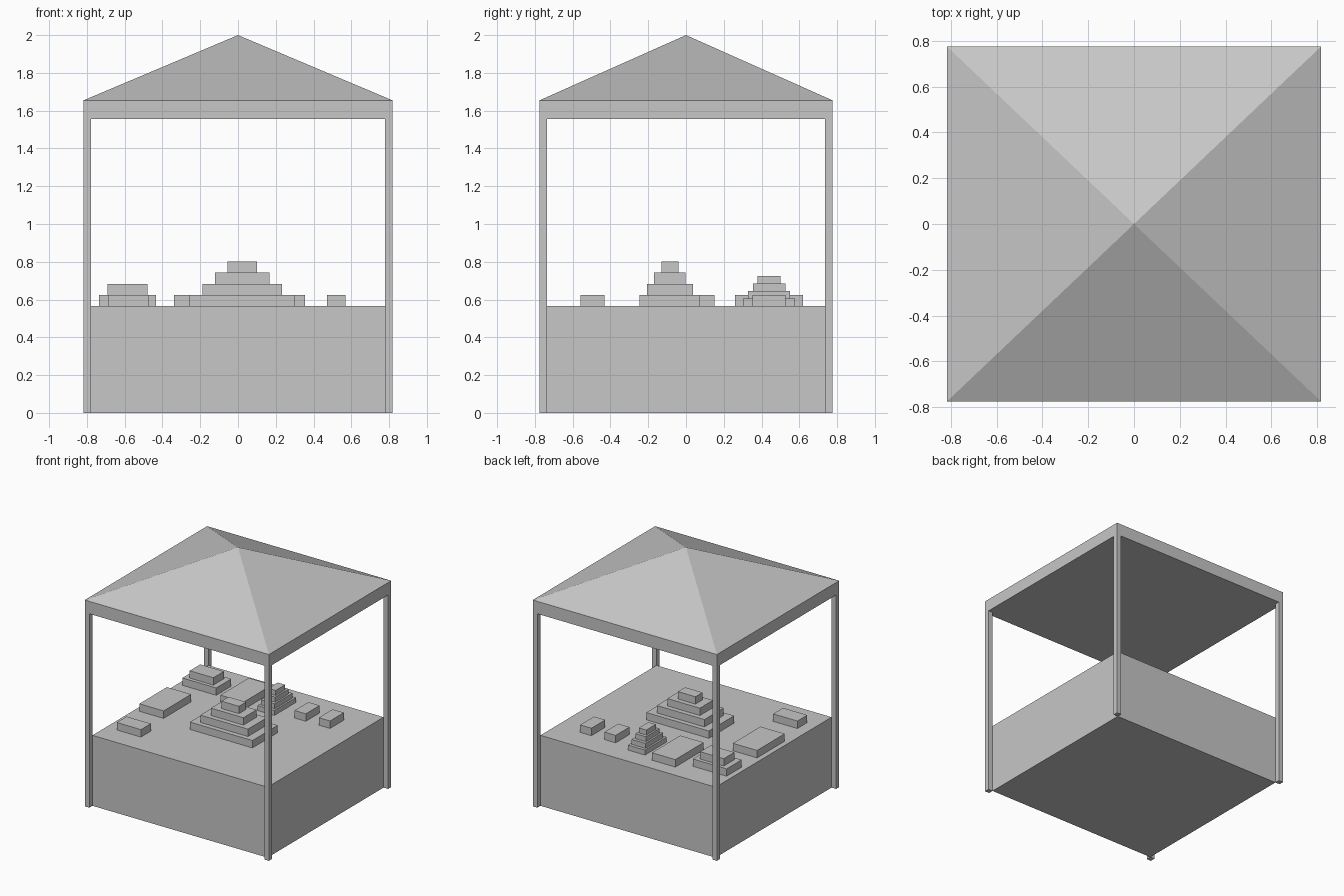
import bpy, bmesh

if "Cube" in bpy.data.objects:
    bpy.data.objects.remove(bpy.data.objects["Cube"])

# One flat grey for the whole stall
grey = bpy.data.materials.new("plain_grey")
grey.diffuse_color = (0.57, 0.57, 0.57, 1)
grey.use_nodes = True
grey.node_tree.nodes["Principled BSDF"].inputs["Base Color"].default_value = grey.diffuse_color

X, Y = 0.817, 0.775          # outer half sizes of the canopy
POST = 0.04                  # post thickness
TABLE, EAVE, RIM, APEX = 0.565, 1.555, 1.655, 2.0


def finish(name, bm):
    bmesh.ops.recalc_face_normals(bm, faces=bm.faces)
    me = bpy.data.meshes.new(name)
    bm.to_mesh(me)
    bm.free()
    me.materials.append(grey)
    ob = bpy.data.objects.new(name, me)
    bpy.context.collection.objects.link(ob)
    return ob


def add_box(bm, cx, cy, sx, sy, z0, z1):
    verts = bmesh.ops.create_cube(bm, size=1)["verts"]
    bmesh.ops.scale(bm, vec=(sx, sy, z1 - z0), verts=verts)
    bmesh.ops.translate(bm, vec=(cx, cy, (z0 + z1) / 2), verts=verts)
    return verts


def box(name, *dims):
    bm = bmesh.new()
    add_box(bm, *dims)
    return finish(name, bm)


def stack(name, cx, cy, sx, sy, layers, step, height):
    """Stepped pile: each layer shrinks by a fixed share of the base."""
    bm = bmesh.new()
    for i in range(layers):
        k = 1 - i * step
        z = TABLE + i * height
        add_box(bm, cx, cy, sx * k, sy * k, z, z + height)
    return finish(name, bm)


# Counter block standing between the posts
box("counter", 0, 0, 2 * (X - POST), 2 * (Y - POST), 0, TABLE)

# Four corner posts
for sx, side in ((-1, "left"), (1, "right")):
    for sy, end in ((-1, "front"), (1, "back")):
        box(f"{end}_{side}_post", sx * (X - POST / 2), sy * (Y - POST / 2),
            POST, POST, 0, EAVE)

# Canopy: valance box with its top face poked up into a pyramid
bm = bmesh.new()
add_box(bm, 0, 0, 2 * X, 2 * Y, EAVE, RIM)
bm.faces.ensure_lookup_table()
top = max(bm.faces, key=lambda f: f.calc_center_median().z)
apex = bmesh.ops.poke(bm, faces=[top])["verts"][0]
apex.co.z = APEX
finish("canopy", bm)

# Stepped piles of goods
stack("large_pile", 0.022, -0.085, 0.555, 0.32, 4, 0.24, 0.059)
stack("low_pile", -0.585, 0.44, 0.30, 0.19, 2, 0.30, 0.059)
stack("narrow_pile", 0.035, 0.44, 0.15, 0.275, 4, 0.187, 0.04)

# Single flat boxes of goods
for name, cx, cy, sx, sy in (
    ("front_box", -0.578, -0.495, 0.215, 0.125),
    ("side_tray", -0.628, -0.025, 0.215, 0.35),
    ("back_tray", -0.235, 0.44, 0.208, 0.36),
    ("inner_small_box", 0.305, 0.44, 0.10, 0.175),
    ("outer_small_box", 0.52, 0.44, 0.10, 0.175),
):
    box(name, cx, cy, sx, sy, TABLE, TABLE + 0.06)
